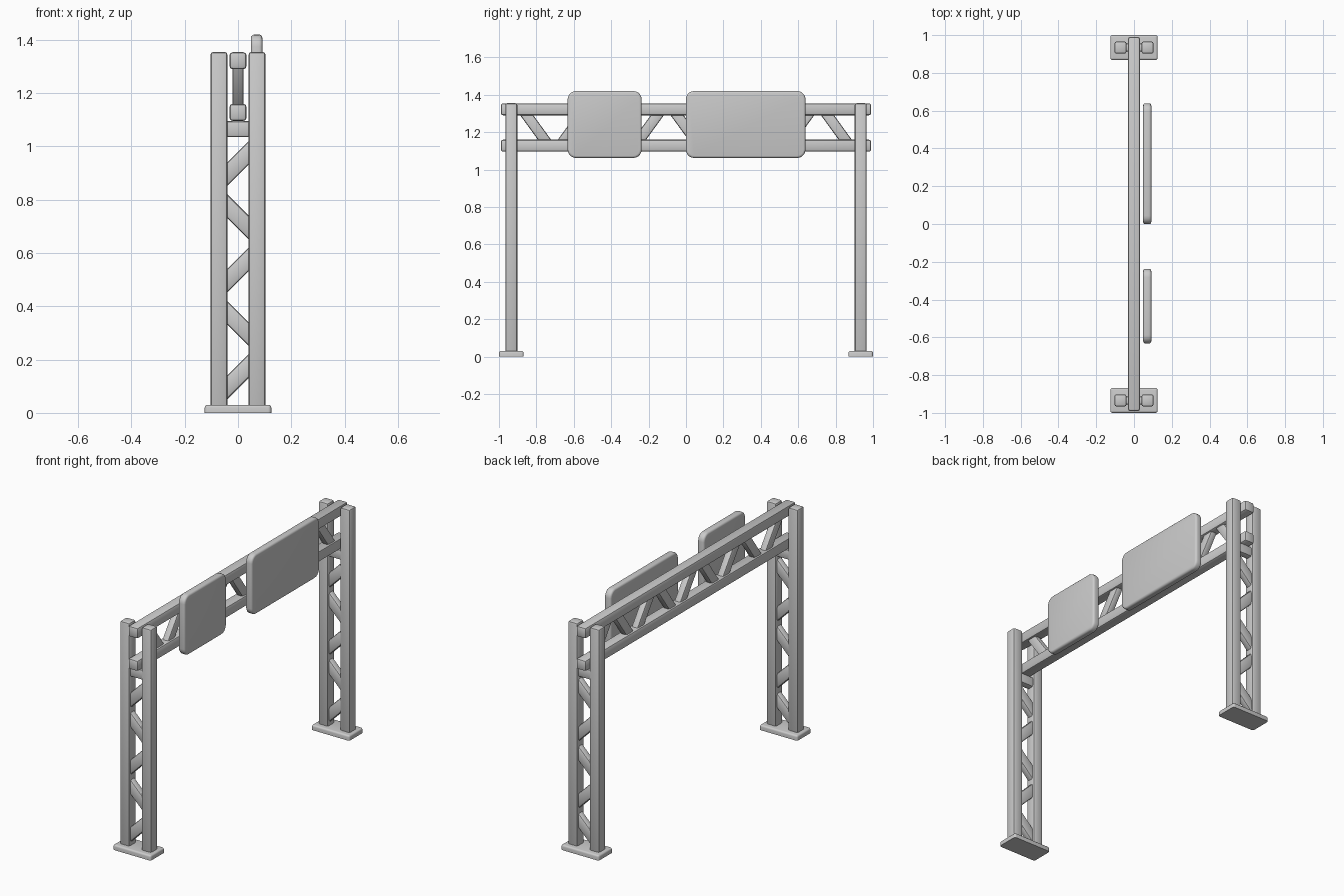
import bpy, bmesh, math
from mathutils import Matrix

if "Cube" in bpy.data.objects:
    bpy.data.objects.remove(bpy.data.objects["Cube"])


def finish(name, bm):
    mesh = bpy.data.meshes.new(name)
    bm.to_mesh(mesh)
    bm.free()
    obj = bpy.data.objects.new(name, mesh)
    bpy.context.collection.objects.link(obj)
    bpy.ops.object.select_all(action='DESELECT')
    obj.select_set(True)
    bpy.context.view_layer.objects.active = obj
    bpy.ops.object.shade_smooth_by_angle(angle=math.radians(35))
    return obj


def bevel(bm, edges, width, segments):
    bmesh.ops.bevel(bm, geom=edges, offset=width, offset_type='OFFSET',
                    segments=segments, profile=0.5, affect='EDGES')


def bar(name, center, size, axis='X', angle=0.0, width=0.01):
    """Soft-edged box, optionally tilted about one axis."""
    bm = bmesh.new()
    bmesh.ops.create_cube(bm, size=1, matrix=Matrix.Diagonal((*size, 1)))
    bevel(bm, bm.edges[:], width, 2)
    bm.transform(Matrix.Translation(center) @ Matrix.Rotation(math.radians(angle), 4, axis))
    return finish(name, bm)


def slab(name, center, size, axis, radius, rim, both=True):
    """Plate with rounded corners (edges along axis) and softened rims."""
    bm = bmesh.new()
    bmesh.ops.create_cube(bm, size=1, matrix=Matrix.Diagonal((*size, 1)))
    along = [e for e in bm.edges
             if abs(e.verts[0].co[axis] - e.verts[1].co[axis]) > 1e-4]
    bevel(bm, along, radius, 5)
    half = size[axis] / 2
    rims = [e for e in bm.edges
            if all(v.co[axis] > half - 1e-4 for v in e.verts)
            or (both and all(v.co[axis] < -half + 1e-4 for v in e.verts))]
    bevel(bm, rims, rim, 3)
    bm.transform(Matrix.Translation(center))
    return finish(name, bm)


# Two lattice legs
for side, y in (("near", -0.934), ("far", 0.934)):
    slab(f"{side}_base_plate", (0, y, 0.015), (0.25, 0.132, 0.03), 2, 0.012, 0.01, False)
    for label, x in (("left", -0.0715), ("right", 0.0715)):
        bar(f"{side}_{label}_post", (x, y, 0.687), (0.064, 0.064, 1.336), width=0.011)
    for i in range(5):
        bar(f"{side}_leg_brace_{i + 1}", (0, y, 0.136 + 0.2 * i),
            (0.063, 0.042, 0.198), 'Y', 45 if i % 2 == 0 else -45)
    bar(f"{side}_leg_crossbar", (0, y, 1.065), (0.14, 0.044, 0.06))

# Overhead truss
for label, z in (("lower", 1.128), ("upper", 1.322)):
    bar(f"{label}_chord", (0, 0, z), (0.064, 1.98, 0.064), width=0.012)
for i in range(9):
    bar(f"truss_diagonal_{i + 1}", (0, -0.804 + 0.201 * i, 1.225),
        (0.042, 0.057, 0.24), 'X', 36 if i % 2 == 0 else -36)

# Sign panels
slab("small_sign_panel", (0.07, -0.435, 1.241), (0.043, 0.396, 0.358), 0, 0.045, 0.012)
slab("large_sign_panel", (0.07, 0.319, 1.241), (0.043, 0.64, 0.358), 0, 0.045, 0.012)
